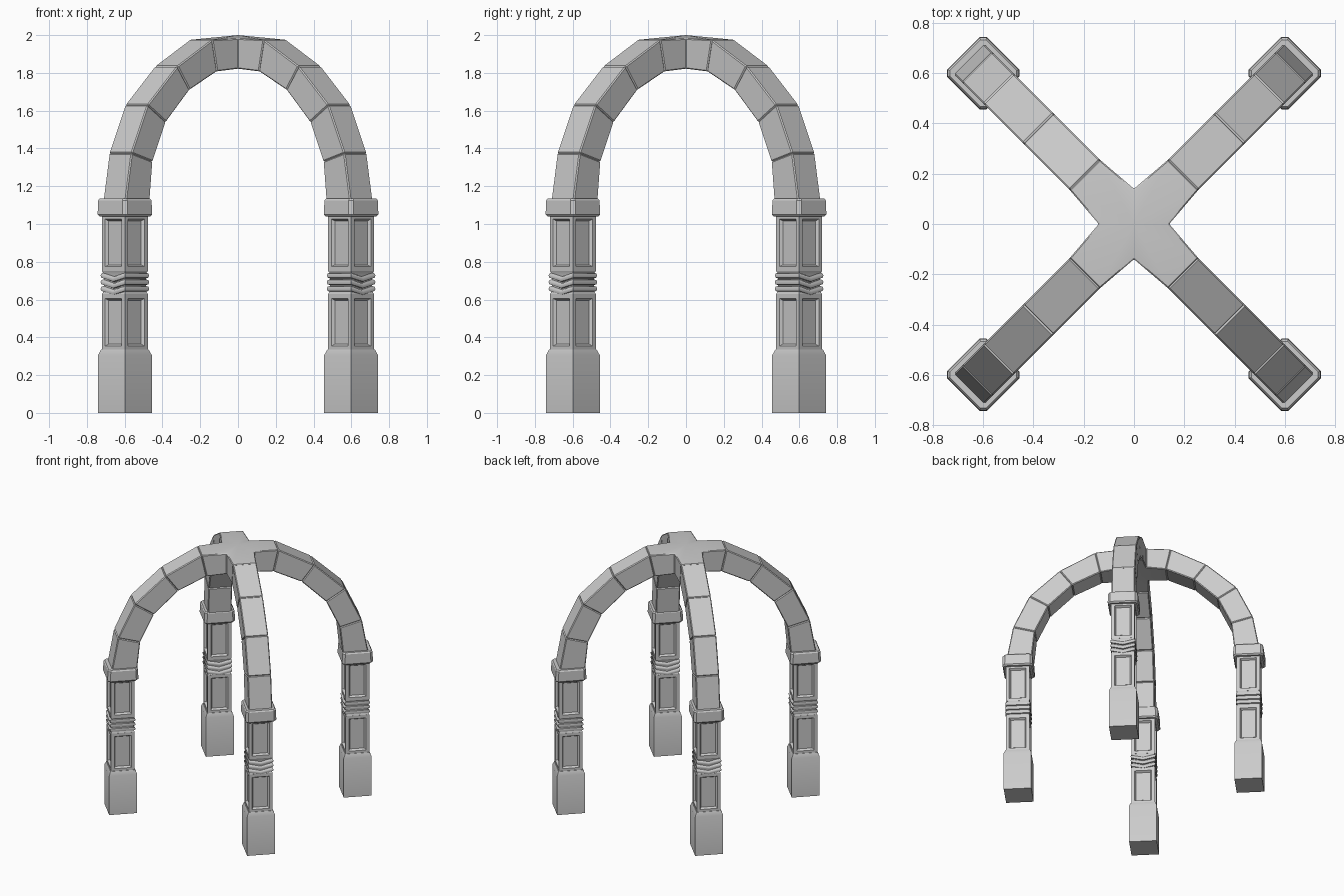
import bpy, bmesh, math
from mathutils import Vector

if "Cube" in bpy.data.objects:
    bpy.data.objects.remove(bpy.data.objects["Cube"])

LEG_R = 0.847          # distance of each leg axis from the centre
HW = 0.085             # half width of the arch rib
ANGLES = [math.radians(45 + 90 * i) for i in range(4)]


def loft(bm, loops):
    """Skin a stack of equal-length closed loops and cap both ends."""
    rows = [[bm.verts.new(p) for p in loop] for loop in loops]
    n = len(rows[0])
    faces = [bm.faces.new(rows[0][::-1]), bm.faces.new(rows[-1])]
    for a, b in zip(rows, rows[1:]):
        for i in range(n):
            j = (i + 1) % n
            faces.append(bm.faces.new((a[i], a[j], b[j], b[i])))
    return faces


def rect(h, z, c=0.0):
    """Square section around the leg axis, optionally with cut corners."""
    if c == 0:
        pts = [(-h, -h), (h, -h), (h, h), (-h, h)]
    else:
        k = h - c
        pts = [(-k, -h), (k, -h), (h, -k), (h, k), (k, h), (-k, h), (-h, k), (-h, -k)]
    return [(LEG_R + x, y, z) for x, y in pts]


def finish(bm, name, angles, bevel=0.0, smooth=30):
    """Make the mesh and place one linked copy per arm."""
    bmesh.ops.recalc_face_normals(bm, faces=bm.faces)
    if bevel:
        edges = [e for e in bm.edges if e.is_manifold and e.calc_face_angle(0) > 0.5]
        bmesh.ops.bevel(bm, geom=edges, offset=bevel, segments=1, affect='EDGES', profile=0.5)
    me = bpy.data.meshes.new(name)
    bm.to_mesh(me)
    bm.free()
    for i, a in enumerate(angles):
        ob = bpy.data.objects.new(f"{name}_{i + 1}", me)
        ob.rotation_euler.z = a
        bpy.context.collection.objects.link(ob)
    bpy.ops.object.select_all(action='DESELECT')
    ob.select_set(True)
    bpy.context.view_layer.objects.active = ob
    bpy.ops.object.shade_smooth_by_angle(angle=math.radians(smooth))


# Plinth with sloped shoulder
bm = bmesh.new()
loft(bm, [rect(0.101, 0), rect(0.101, 0.305), rect(0.089, 0.335)])
finish(bm, "leg_plinth", ANGLES)

# Shaft blocks with a sunken panel on every side
bm = bmesh.new()
for z0, z1 in ((0.33, 0.63), (0.75, 1.05)):
    sides = loft(bm, [rect(0.086, z0), rect(0.086, z1)])[2:]
    bmesh.ops.recalc_face_normals(bm, faces=bm.faces)
    bmesh.ops.inset_individual(bm, faces=sides, thickness=0.034)
    bmesh.ops.inset_individual(bm, faces=sides, thickness=0.014, depth=-0.016)
finish(bm, "leg_shaft", ANGLES)

# Narrow waist between the shaft blocks
bm = bmesh.new()
loft(bm, [rect(0.086, 0.628), rect(0.079, 0.645), rect(0.079, 0.735), rect(0.086, 0.752)])
finish(bm, "leg_waist", ANGLES)

# Three chevron rings round the waist
bm = bmesh.new()
for zc in (0.657, 0.692, 0.727):
    loops = []
    for h, dz in ((0.078, -0.015), (0.088, -0.011), (0.091, 0), (0.088, 0.011), (0.078, 0.015)):
        pts = [(-h, -h, 0), (h, -h, 0), (h, 0, -0.02), (h, h, 0), (-h, h, 0), (-h, 0, -0.02)]
        loops.append([(LEG_R + x, y, zc + dz + d) for x, y, d in pts])
    loft(bm, loops)
finish(bm, "leg_ring", ANGLES, smooth=50)

# Capital with cut corners
bm = bmesh.new()
loft(bm, [rect(0.103, 1.04, 0.016), rect(0.111, 1.05, 0.018),
          rect(0.109, 1.125, 0.018), rect(0.102, 1.135, 0.016)])
finish(bm, "leg_capital", ANGLES)

# Arch stones: outer and inner ends of each joint as (radius, height)
outer = [(0.927, 1.12), (0.881, 1.375), (0.761, 1.63), (0.538, 1.835), (0.277, 1.975)]
inner = [(0.743, 1.12), (0.721, 1.33), (0.622, 1.54), (0.446, 1.71), (0.241, 1.808)]


def joint(i):
    (ro, zo), (ri, zi) = outer[i], inner[i]
    return [Vector(p) for p in ((ro, -HW, zo), (ro, HW, zo), (ri, HW, zi), (ri, -HW, zi))]


bm = bmesh.new()
for i in range(4):
    loft(bm, [joint(i), joint(i + 1)])
finish(bm, "arch_stone", ANGLES, bevel=0.006)

# Crown stone: one cross-shaped keystone, four arms meeting at the centre
bm = bmesh.new()
top = bm.verts.new((0, 0, 2.0))
bot = bm.verts.new((0, 0, 1.83))
N = 0.14
notch = []
for i in range(4):
    a = math.pi / 2 * i
    x, y = N * math.cos(a), N * math.sin(a)
    notch.append((bm.verts.new((x, y, 1.982)), bm.verts.new((x, y, 1.822))))
for i in range(4):
    c, s = math.cos(ANGLES[i]), math.sin(ANGLES[i])
    tr, tl, bl, br = [bm.verts.new((c * r - s * t, s * r + c * t, z)) for r, t, z in joint(4)]
    (nrt, nrb), (nlt, nlb) = notch[i], notch[(i + 1) % 4]
    for f in ((top, nrt, tr), (top, tr, tl), (top, tl, nlt),
              (bot, br, nrb), (bot, bl, br), (bot, nlb, bl),
              (nrt, nrb, br, tr), (nlt, tl, bl, nlb), (tr, br, bl, tl)):
        bm.faces.new(f)
finish(bm, "arch_crown", [0], bevel=0.005)
